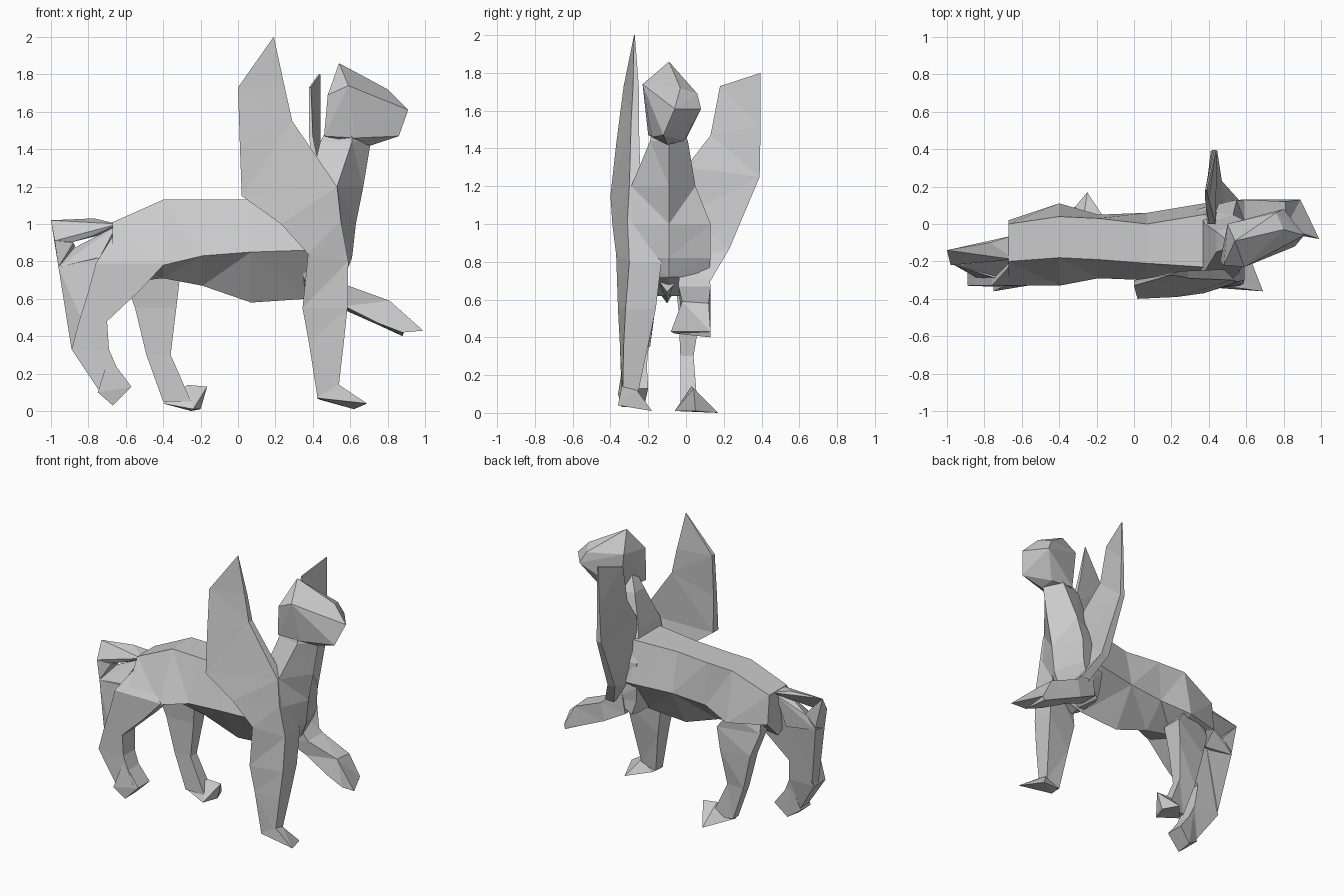
import bpy, bmesh


def finish(name, bm):
    bmesh.ops.remove_doubles(bm, verts=bm.verts, dist=0.0005)
    bmesh.ops.triangulate(bm, faces=bm.faces)
    bmesh.ops.recalc_face_normals(bm, faces=bm.faces)
    me = bpy.data.meshes.new(name)
    bm.to_mesh(me)
    bm.free()
    ob = bpy.data.objects.new(name, me)
    bpy.context.collection.objects.link(ob)
    return ob


def hull(name, pts):
    bm = bmesh.new()
    for p in pts:
        bm.verts.new(p)
    bmesh.ops.convex_hull(bm, input=bm.verts)
    loose = [v for v in bm.verts if not v.link_faces]
    bmesh.ops.delete(bm, geom=loose, context='VERTS')
    return finish(name, bm)


def loft(name, rings):
    bm = bmesh.new()
    rows = [[bm.verts.new(p) for p in r] for r in rings]
    n = len(rows[0])
    for a, b in zip(rows, rows[1:]):
        for i in range(n):
            j = (i + 1) % n
            bm.faces.new((a[i], a[j], b[j], b[i]))
    bm.faces.new(rows[0])
    bm.faces.new(rows[-1])
    return finish(name, bm)


def leg(name, slabs):
    # each slab: z, x range, y range, inner y at the back edge
    return loft(name, [[(x0, y0, z), (x1, y0, z), (x1, y1, z), (x0, yb, z)]
                       for z, x0, x1, y0, y1, yb in slabs])


def blade(name, rows, axis):
    # each row: two edge points and a thickness along the axis
    rings = []
    for a, b, t in rows:
        a2, b2 = list(a), list(b)
        a2[axis] += t
        b2[axis] += t
        rings.append([a, b, b2, a2])
    return loft(name, rings)


def weld(name, base, parts):
    # union the parts into one continuous skin
    for p in parts:
        mod = base.modifiers.new(p.name, 'BOOLEAN')
        mod.operation = 'UNION'
        mod.solver = 'EXACT'
        mod.object = p
    dg = bpy.context.evaluated_depsgraph_get()
    me = bpy.data.meshes.new_from_object(base.evaluated_get(dg))
    base.modifiers.clear()
    base.data = me
    base.name = me.name = name
    for p in parts:
        bpy.data.objects.remove(p)


# Torso: two back points, two flank points, one belly point per section
# x, back z, back y range, flank z, flank y range, belly z
sections = [
    (-0.67, 1.01, -0.20, 0.00, 0.80, -0.32, 0.02, 0.68),
    (-0.40, 1.13, -0.18, 0.04, 0.78, -0.33, 0.11, 0.71),
    (-0.19, 1.13, -0.19, 0.03, 0.83, -0.29, 0.05, 0.67),
    (0.07, 1.13, -0.21, 0.00, 0.85, -0.30, 0.06, 0.58),
    (0.37, 1.15, -0.23, 0.05, 0.86, -0.30, 0.11, 0.60),
    (0.50, 1.15, -0.20, 0.04, 0.86, -0.27, 0.11, 0.64),
]
torso = loft("torso", [[(x, a, zt), (x, b, zt), (x, d, zm), (x, -0.1, zb), (x, c, zm)]
                       for x, zt, a, b, zm, c, d, zb in sections])

# Chest and neck: z, back x, side x, front x, y range
sections = [
    (0.62, 0.36, 0.38, 0.40, -0.18, 0.08),
    (0.72, 0.35, 0.50, 0.57, -0.24, 0.12),
    (0.82, 0.34, 0.54, 0.61, -0.27, 0.13),
    (1.00, 0.34, 0.55, 0.63, -0.29, 0.13),
    (1.20, 0.38, 0.53, 0.67, -0.29, 0.05),
    (1.44, 0.44, 0.61, 0.71, -0.19, 0.01),
    (1.56, 0.50, 0.60, 0.66, -0.17, -0.04),
]
neck = loft("chest_and_neck", [[(b, y0 + 0.04, z), (s, y0, z), (f, -0.09, z),
                                (s, y1, z), (b, y1 - 0.05, z)]
                               for z, b, s, f, y0, y1 in sections])

# Head
head = hull("head", [
    (0.54, -0.09, 1.86), (0.48, -0.22, 1.69), (0.59, -0.23, 1.74),
    (0.50, 0.00, 1.72), (0.80, -0.03, 1.72), (0.76, 0.06, 1.69),
    (0.91, -0.06, 1.61), (0.80, 0.08, 1.61), (0.86, -0.12, 1.47),
    (0.63, -0.18, 1.46), (0.71, -0.10, 1.42), (0.70, -0.01, 1.44),
    (0.53, 0.00, 1.45), (0.46, -0.20, 1.47)])

# Near wing flows down into the near front leg
near_wing = blade("near_wing_and_leg", [
    ((0.19, -0.275, 2.00), (0.192, -0.275, 2.00), 0.004),
    ((0.00, -0.33, 1.73), (0.25, -0.28, 1.73), 0.03),
    ((0.01, -0.37, 1.42), (0.29, -0.29, 1.55), 0.04),
    ((0.02, -0.40, 1.15), (0.53, -0.30, 1.20), 0.06),
    ((0.23, -0.39, 1.00), (0.55, -0.31, 1.02), 0.11),
    ((0.375, -0.37, 0.84), (0.59, -0.30, 0.80), 0.17),
    ((0.345, -0.36, 0.55), (0.585, -0.32, 0.55), 0.16),
    ((0.38, -0.35, 0.36), (0.565, -0.33, 0.36), 0.13),
    ((0.425, -0.34, 0.07), (0.535, -0.335, 0.10), 0.08)], 1)
far_wing = blade("far_wing", [
    ((0.38, 0.18, 1.73), (0.43, 0.395, 1.80), 0.01),
    ((0.38, 0.13, 1.47), (0.42, 0.395, 1.52), 0.02),
    ((0.40, 0.00, 1.30), (0.41, 0.390, 1.25), 0.035),
    ((0.38, 0.00, 1.05), (0.41, 0.230, 0.87), 0.06),
    ((0.42, 0.00, 0.80), (0.49, 0.130, 0.70), 0.07)], 0)

# Near front paw
near_paw = hull("near_front_paw", [
    (0.42, -0.34, 0.07), (0.54, -0.34, 0.14), (0.54, -0.26, 0.12),
    (0.69, -0.36, 0.04), (0.62, -0.18, 0.01), (0.44, -0.25, 0.06)])

# Raised far front leg
raised_leg = loft("raised_front_leg", [
    [(0.42, -0.03, 0.62), (0.42, 0.10, 0.62), (0.45, 0.11, 0.83), (0.45, -0.03, 0.83)],
    [(0.57, -0.03, 0.56), (0.57, 0.13, 0.54), (0.59, 0.13, 0.67), (0.59, -0.04, 0.67)],
    [(0.75, -0.05, 0.47), (0.75, 0.13, 0.46), (0.81, 0.12, 0.58), (0.81, -0.02, 0.59)],
    [(0.88, -0.06, 0.42), (0.88, 0.13, 0.40), (0.89, 0.13, 0.43), (0.99, -0.08, 0.43)]])

# Near hind leg and paw
near_hind = leg("near_hind_leg", [
    (0.95, -0.66, -0.58, -0.22, -0.12, -0.12),
    (0.79, -0.76, -0.39, -0.33, -0.14, -0.14),
    (0.64, -0.80, -0.53, -0.33, -0.16, -0.16),
    (0.48, -0.85, -0.70, -0.33, -0.18, -0.18),
    (0.33, -0.89, -0.69, -0.33, -0.20, -0.20),
    (0.12, -0.75, -0.60, -0.335, -0.22, -0.25)])
near_hind_paw = hull("near_hind_paw", [
    (-0.75, -0.36, 0.10), (-0.75, -0.25, 0.10), (-0.69, -0.33, 0.29),
    (-0.69, -0.21, 0.29), (-0.57, -0.33, 0.13), (-0.57, -0.20, 0.13),
    (-0.67, -0.34, 0.03), (-0.66, -0.22, 0.04)])

# Far hind leg and paw
far_hind = leg("far_hind_leg", [
    (0.84, -0.60, -0.40, -0.05, 0.08, 0.00),
    (0.72, -0.61, -0.31, -0.06, 0.09, 0.02),
    (0.55, -0.55, -0.33, -0.04, 0.08, 0.05),
    (0.30, -0.49, -0.36, -0.03, 0.04, 0.04),
    (0.05, -0.40, -0.25, -0.03, 0.06, 0.03)])
far_hind_paw = hull("far_hind_paw", [
    (-0.40, -0.01, 0.04), (-0.24, -0.06, 0.01), (-0.25, 0.17, 0.00),
    (-0.20, 0.05, 0.01), (-0.27, 0.03, 0.14), (-0.165, 0.04, 0.13)])

# Tail: slabs around a small opening
tail_upper = hull("tail_upper", [
    (-0.64, -0.06, 1.00), (-0.64, -0.19, 1.00), (-0.77, -0.10, 1.03),
    (-1.00, -0.14, 1.02), (-0.98, -0.22, 0.91), (-0.78, -0.19, 0.935),
    (-0.70, -0.14, 0.95), (-0.90, -0.20, 0.90)])
tail_curl = hull("tail_curl", [
    (-1.00, -0.14, 1.02), (-0.98, -0.22, 0.91), (-0.96, -0.22, 0.77),
    (-0.95, -0.13, 0.80), (-0.87, -0.13, 0.88), (-0.88, -0.20, 0.90)])
tail_lower = hull("tail_lower", [
    (-0.65, -0.19, 0.99), (-0.65, -0.10, 0.97), (-0.88, -0.13, 0.87),
    (-0.96, -0.22, 0.77), (-0.95, -0.13, 0.78), (-0.74, -0.28, 0.82),
    (-0.72, -0.12, 0.75), (-0.80, -0.15, 0.91)])
tail_end = hull("tail_end", [
    (-0.96, -0.22, 0.77), (-0.95, -0.13, 0.79), (-0.74, -0.29, 0.82),
    (-0.74, -0.14, 0.78), (-0.89, -0.25, 0.33), (-0.88, -0.19, 0.35),
    (-0.82, -0.30, 0.45)])

weld("winged_cat_body", torso, [
    neck, head, near_wing, far_wing, near_paw, raised_leg, near_hind,
    near_hind_paw, far_hind, far_hind_paw, tail_upper, tail_curl,
    tail_lower, tail_end])
